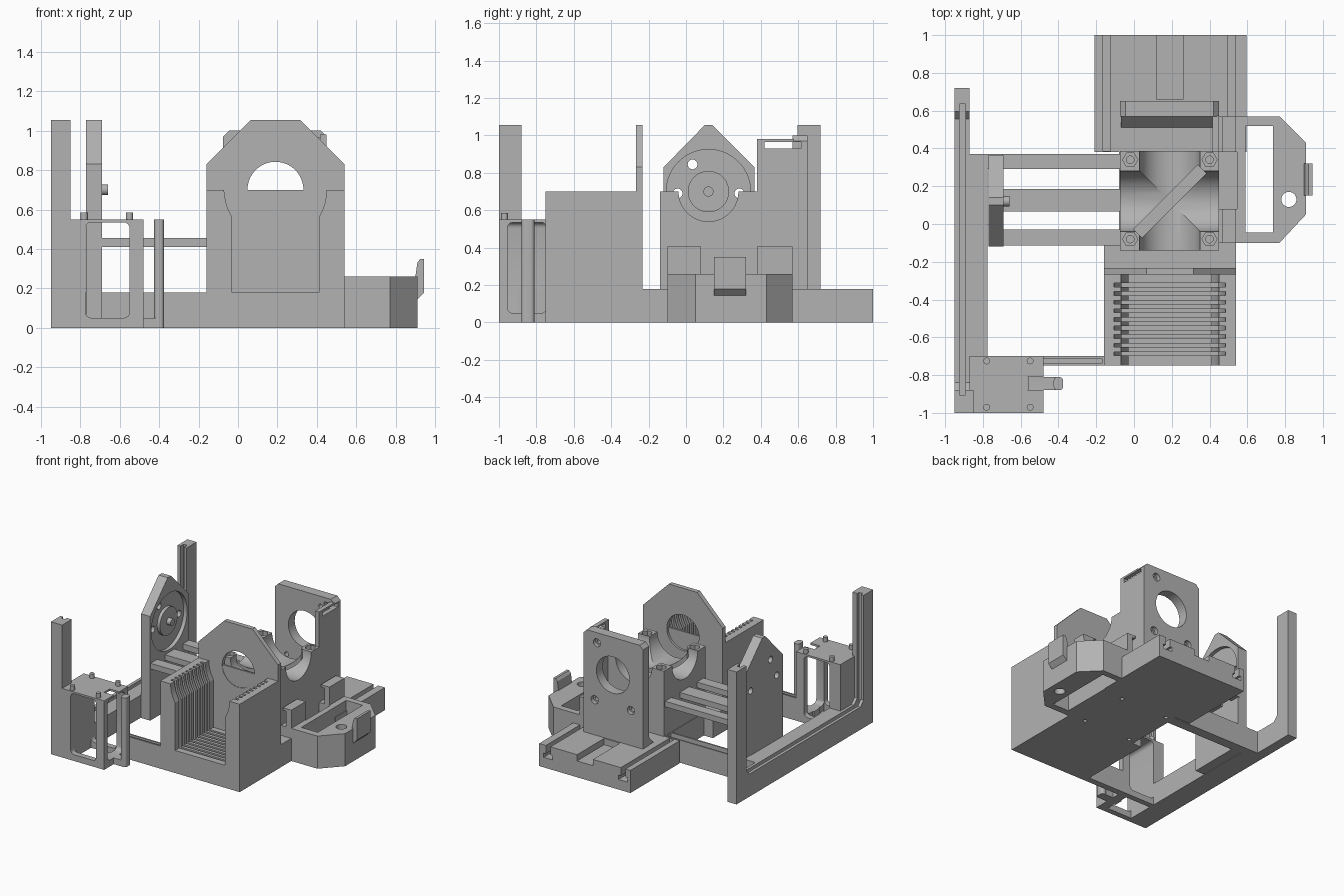
import bpy, bmesh, math

if "Cube" in bpy.data.objects:
    bpy.data.objects.remove(bpy.data.objects["Cube"])

gray = bpy.data.materials.new("plain gray")
gray.diffuse_color = (0.45, 0.45, 0.45, 1)
gray.use_nodes = True
gray.node_tree.nodes["Principled BSDF"].inputs["Base Color"].default_value = gray.diffuse_color
AXES = {'x': lambda a, b, t: (t, a, b), 'y': lambda a, b, t: (a, t, b), 'z': lambda a, b, t: (a, b, t)}


def prism(name, pts, axis, lo, hi):
    """Extrude a 2D outline along one axis."""
    bm = bmesh.new()
    low, high = [[bm.verts.new(AXES[axis](a, b, t)) for a, b in pts] for t in (lo, hi)]
    bm.faces.new(low)
    bm.faces.new(high)
    for i in range(len(pts)):
        j = (i + 1) % len(pts)
        bm.faces.new((low[i], low[j], high[j], high[i]))
    bmesh.ops.recalc_face_normals(bm, faces=bm.faces)
    me = bpy.data.meshes.new(name)
    bm.to_mesh(me)
    bm.free()
    ob = bpy.data.objects.new(name, me)
    bpy.context.collection.objects.link(ob)
    me.materials.append(gray)
    return ob


def box(name, x0, x1, y0, y1, z0, z1):
    return prism(name, [(x0, y0), (x1, y0), (x1, y1), (x0, y1)], 'z', z0, z1)


def cyl(name, a, b, r, axis, lo, hi, n=40):
    pts = [(a + r * math.cos(2 * math.pi * i / n), b + r * math.sin(2 * math.pi * i / n)) for i in range(n)]
    return prism(name, pts, axis, lo, hi)


def rounded(name, a0, a1, b0, b1, r, axis, lo, hi):
    pts = []
    for ca, cb, s in ((a1 - r, b1 - r, 0), (a0 + r, b1 - r, 90), (a0 + r, b0 + r, 180), (a1 - r, b0 + r, 270)):
        for k in range(5):
            t = math.radians(s + k * 22.5)
            pts.append((ca + r * math.cos(t), cb + r * math.sin(t)))
    return prism(name, pts, axis, lo, hi)


def combine(ob, others, op='DIFFERENCE'):
    """Boolean a list of solids into ob, then remove them."""
    for c in others:
        m = ob.modifiers.new("bool", 'BOOLEAN')
        m.operation, m.solver, m.object = op, 'EXACT', c
        dg = bpy.context.evaluated_depsgraph_get()
        me = bpy.data.meshes.new_from_object(ob.evaluated_get(dg))
        ob.modifiers.clear()
        ob.data = me
        bpy.data.objects.remove(c)
    return ob


CX, CY, CZ = 0.19, 0.12, 0.70    # crossing point of the two bores


def mirrored(half):
    """Outline from half-widths about the bore axis."""
    return [(CX - w, z) for w, z in half] + [(CX + w, z) for w, z in reversed(half)]


# front bellows tray: open channel with grooves in floor and walls
tray = box("ribbed_tray", -0.16, 0.54, -0.75, -0.25, 0, 0.70)
curve = [(0.26, 0.72), (0.26, 0.69), (0.253, 0.64), (0.24, 0.60), (0.22, 0.56), (0.22, 0.18)]
cuts = [prism("c", mirrored(curve), 'y', -0.8, -0.265)]
ribs = [(w + 0.035, z if z > 0.2 else 0.145) for w, z in curve]
for i in range(9):
    y = -0.687 + i * 0.0455
    cuts.append(prism("c", mirrored(ribs), 'y', y - 0.01, y + 0.01))
combine(tray, cuts)

# octagonal front plate with the main bore
plate = prism("front_plate", mirrored([(0.35, 0), (0.35, 0.83), (0.125, 1.055)]), 'y', -0.268, -0.232)
combine(plate, [cyl("c", CX, CZ, 0.142, 'y', -0.4, 0, 64)])

# floor under the centre block
floor = box("centre_floor", -0.16, 0.54, -0.24, -0.11, 0, 0.18)
floor2 = box("centre_floor_rear", -0.08, 0.54, -0.11, 0.385, 0, 0.18)

# centre block: crossed half-round troughs, diagonal slot, four screw holes
block = box("centre_block", -0.075, 0.45, -0.14, 0.387, 0, 0.70)
d, w = 0.17, 0.022
diag = [(CX - d - w, CY - d + w), (CX - d + w, CY - d - w), (CX + d + w, CY + d - w), (CX + d - w, CY + d + w)]
cuts = [cyl("c", CX, CZ, 0.16, 'y', -0.3, 0.5, 64), cyl("c", CY, CZ, 0.16, 'x', -0.3, 0.6, 64),
        prism("c", diag, 'z', 0.50, 0.8)]
for x in (-0.02, 0.40):
    for y in (-0.08, 0.34):
        cuts += [cyl("c", x, y, 0.04, 'z', 0.66, 0.8, 6), cyl("c", x, y, 0.02, 'z', 0.5, 0.8, 20),
                 cyl("c", x, y, 0.015, 'z', -0.1, 0.1, 20)]
combine(block, cuts)
for f in (floor2,):
    combine(f, [cyl("c", x, y, 0.015, 'z', -0.1, 0.1, 20) for x in (-0.02, 0.40) for y in (-0.08, 0.34)])

# rear base with lengthwise slots
base = box("rear_base", -0.21, 0.595, 0.38, 1.0, 0, 0.18)
combine(base, [box("c", -0.165, -0.125, 0.387, 1.1, 0.08, 0.3), box("c", 0.495, 0.535, 0.387, 1.1, 0.08, 0.3),
               box("c", -0.185, -0.105, 0.387, 1.1, 0.08, 0.115), box("c", 0.475, 0.555, 0.387, 1.1, 0.08, 0.115),
               box("c", 0.12, 0.26, 0.66, 1.1, 0.13, 0.3)])

# rear plate with bore, screw holes, side wall and top lip
rear = prism("rear_plate", [(-0.075, 0.1), (0.45, 0.1), (0.45, 0.97), (0.42, 1.0), (-0.045, 1.0), (-0.075, 0.97)],
             'y', 0.57, 0.65)
holes = [cyl("c", CX, CZ, 0.145, 'y', 0.5, 0.7, 64)]
for x, z in ((0.33, 0.92), (0.35, 0.46), (0.03, 0.46)):
    holes += [cyl("c", x, z, 0.018, 'y', 0.5, 0.7, 20), cyl("c", x, z, 0.032, 'y', 0.62, 0.7, 20)]
holes.append(box("c", 0.36, 0.6, 0.5, 0.615, 0.93, 0.965))
combine(rear, holes)
wall = box("rear_side_wall", 0.415, 0.45, 0.38, 0.575, 0.1, 0.98)
combine(wall, [box("c", 0.3, 0.6, 0.42, 0.59, 0.93, 0.965)])
prism("rear_ramp", [(0.575, 0.17), (0.51, 0.17), (0.51, 0.18), (0.575, 0.25)], 'x', -0.07, 0.42)

# right bracket with window, pin hole, clip and upright tabs
ring = prism("side_bracket", [(0.45, -0.1), (0.77, -0.1), (0.91, 0.05), (0.91, 0.43), (0.77, 0.57), (0.45, 0.57)],
             'z', 0, 0.26)
combine(ring, [box("c", 0.59, 0.735, -0.045, 0.52, -0.1, 0.5), cyl("c", 0.82, 0.13, 0.04, 'z', -0.1, 0.5),
               box("c", 0.44, 0.545, 0.08, 0.38, 0.18, 0.4)])
prism("bracket_clip", [(0.90, 0.145), (0.91, 0.145), (0.945, 0.18), (0.945, 0.35), (0.925, 0.35), (0.91, 0.33),
                       (0.90, 0.26)], 'y', 0.15, 0.32)
for y0, y1 in ((-0.1, 0.08), (0.38, 0.57)):
    box("bracket_tab", 0.495, 0.54, y0, y1, 0.1, 0.39)
    box("bracket_tab_lip", 0.465, 0.54, y0, y1, 0.385, 0.405)

# left rail: grooved channel with a grooved post at each end
rail = prism("side_rail", [(-1, 0), (0.72, 0), (0.72, 1.055), (0.595, 1.055), (0.595, 0.22), (0.555, 0.18),
                           (-0.84, 0.18), (-0.88, 0.22), (-0.88, 1.055), (-1, 1.055)], 'x', -0.95, -0.87)
combine(rail, [box("c", -0.925, -0.893, -0.905, 0.635, 0.13, 1.2)])
box("front_post_edge", -0.87, -0.85, -1, -0.88, 0, 1.055)
box("rail_inner_step", -0.87, -0.775, -0.9, 0.37, 0, 0.18)

# cross members: two grooved floor rails and three upper bars
for name, x0, x1, y0, y1 in (("front_cross_rail", -0.49, -0.16, -0.75, -0.70),
                             ("rear_cross_rail", -0.78, -0.07, 0.29, 0.37)):
    r = box(name, x0, x1, y0, y1, 0, 0.18)
    combine(r, [box("c", x0 + 0.01, x1 - 0.01, y0 + 0.012, y1 - 0.012, 0.13, 0.3)])
for y0, y1 in ((-0.115, -0.03), (0.065, 0.185), (0.29, 0.37)):
    box("upper_bar", -0.70, -0.07, y0, y1, 0.41, 0.455)

# pointed plate with round recess, hub, pin and screw holes
gable = prism("pointed_plate", [(-0.12, 0), (0.365, 0), (0.365, 0.83), (0.14, 1.055), (0.10, 1.055), (-0.12, 0.83)],
              'x', -0.77, -0.69)
cuts = [cyl("c", CY, CZ, 0.225, 'x', -0.72, -0.6, 64)]
for y, z in ((0.035, 0.845), (-0.045, 0.69), (0.285, 0.69)):
    cuts.append(cyl("c", y, z, 0.026, 'x', -0.8, -0.6, 24))
combine(gable, cuts)
cyl("hub", CY, CZ, 0.11, 'x', -0.73, -0.695, 48)
cyl("hub_pin", CY, CZ, 0.027, 'x', -0.73, -0.66, 24)

# corner cage: open frame with pegs on its lid
cage = box("corner_cage", -0.87, -0.48, -1, -0.70, 0, 0.55)
combine(cage, [rounded("c", -0.775, -0.55, 0.05, 0.535, 0.03, 'y', -1.1, -0.6),
               rounded("c", -0.955, -0.745, 0.05, 0.535, 0.03, 'x', -0.70, -0.4),
               box("c", -0.775, -0.55, -0.955, -0.745, -0.1, 0.3),
               box("c", -0.565, -0.4, -0.88, -0.81, 0.4, 0.7)])
for x in (-0.78, -0.55):
    for y in (-0.97, -0.725):
        cyl("cage_peg", x, y, 0.018, 'z', 0.54, 0.585, 20)

# slim upright beside the cage
box("upright_foot", -0.56, -0.41, -0.88, -0.81, 0, 0.05)
rounded("slim_upright", -0.425, -0.375, -0.88, -0.81, 0.02, 'z', 0, 0.55)

for ob in bpy.context.collection.objects:
    bpy.ops.object.select_all(action='DESELECT')
    ob.select_set(True)
    bpy.context.view_layer.objects.active = ob
    bpy.ops.object.shade_smooth_by_angle(angle=math.radians(25))
